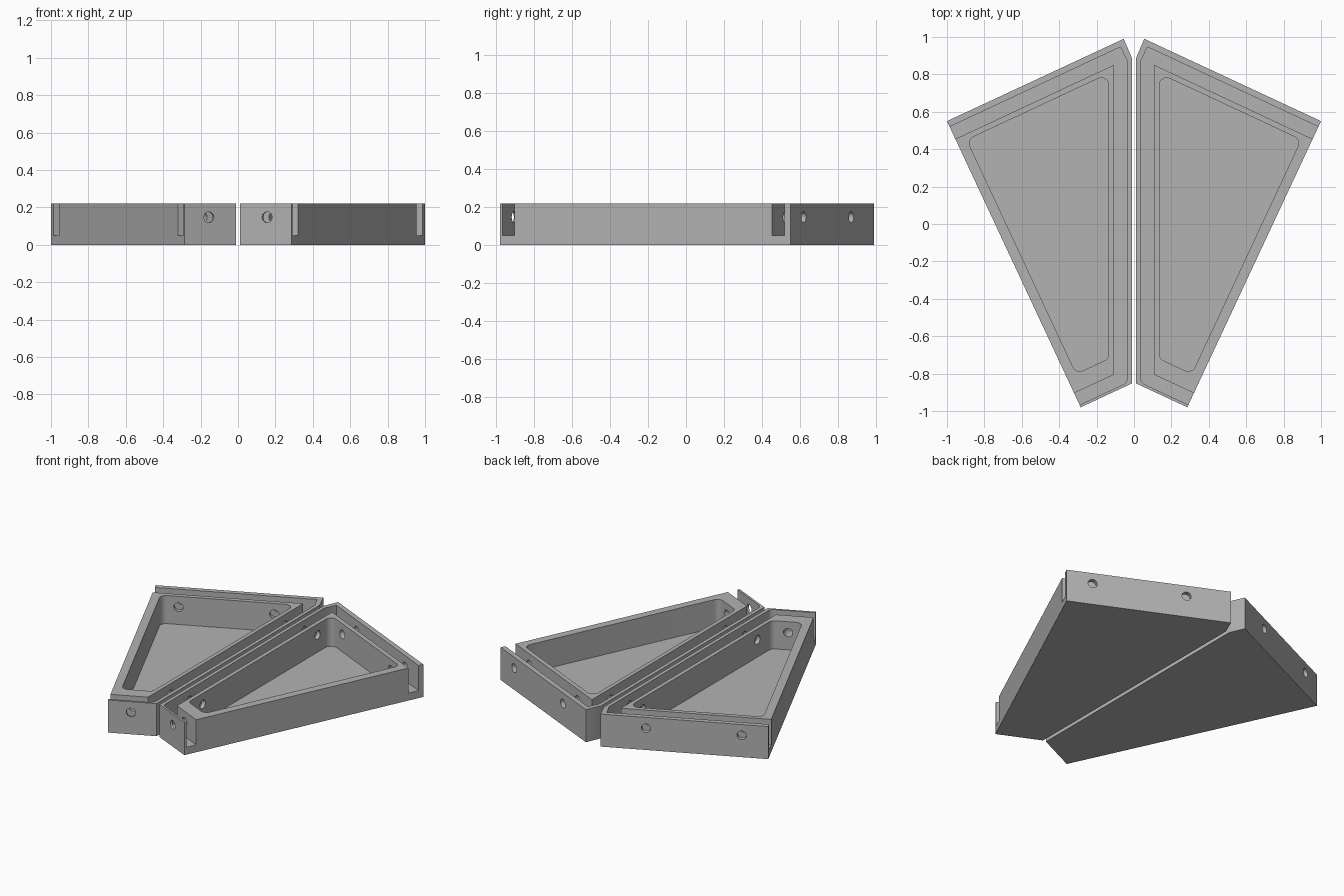
import bpy
import bmesh
import math
from mathutils import Vector, Matrix

cube = bpy.data.objects.get("Cube")
if cube:
    bpy.data.objects.remove(cube, do_unlink=True)

HEIGHT = 0.22
HOLE_Z = 0.147
HOLE_R = 0.029
ALONG = Vector((0.423, 0.906))     # direction of the long slanted side
ACROSS = Vector((0.906, -0.423))   # outward normal of the long slanted side

grey = bpy.data.materials.new("plain_grey")
grey.use_nodes = True
grey.diffuse_color = (0.45, 0.45, 0.45, 1)
grey.node_tree.nodes["Principled BSDF"].inputs["Base Color"].default_value = (0.45, 0.45, 0.45, 1)


def slanted(u, v):
    """Point in the frame of the long side."""
    return ALONG * u + ACROSS * v


def on_line(u, x):
    """Point at a given x on the line of constant u."""
    return Vector((x, (u - x * ALONG.x) / ALONG.y))


def rounded(points, radii, steps=8):
    """Replace corners by arcs of the given radii."""
    out = []
    for i, (p, r) in enumerate(zip(points, radii)):
        if r == 0:
            out.append(p)
            continue
        a = (points[i - 1] - p).normalized()
        b = (points[(i + 1) % len(points)] - p).normalized()
        half = a.angle(b) / 2
        centre = p + (a + b).normalized() * r / math.sin(half)
        start = p + a * r / math.tan(half) - centre
        end = p + b * r / math.tan(half) - centre
        for k in range(steps + 1):
            t = k / steps
            sweep = math.pi - 2 * half
            out.append(centre + (start * math.sin((1 - t) * sweep)
                                 + end * math.sin(t * sweep)) / math.sin(sweep))
    return out


def make_object(name, bm):
    bmesh.ops.recalc_face_normals(bm, faces=bm.faces)
    mesh = bpy.data.meshes.new(name)
    bm.to_mesh(mesh)
    bm.free()
    obj = bpy.data.objects.new(name, mesh)
    bpy.context.collection.objects.link(obj)
    mesh.materials.append(grey)
    return obj


def prism(name, outline, low, high):
    bm = bmesh.new()
    face = bm.faces.new([bm.verts.new((p.x, p.y, low)) for p in outline])
    grown = bmesh.ops.extrude_face_region(bm, geom=[face])
    top = [g for g in grown["geom"] if isinstance(g, bmesh.types.BMVert)]
    bmesh.ops.translate(bm, verts=top, vec=(0, 0, high - low))
    return make_object(name, bm)


def rod(name, start, end):
    a, b = start.to_3d(), end.to_3d()
    a.z = b.z = HOLE_Z
    turn = (b - a).to_track_quat("Z", "Y").to_matrix().to_4x4()
    bm = bmesh.new()
    bmesh.ops.create_cone(bm, cap_ends=True, segments=32, radius1=HOLE_R, radius2=HOLE_R,
                          depth=(b - a).length, matrix=Matrix.Translation((a + b) / 2) @ turn)
    return make_object(name, bm)


# Solid tray body
body = prism("left_tray", [
    Vector((0.012, -0.853)), Vector((0.285, -0.98)), Vector((1.0, 0.55)),
    Vector((0.055, 0.99)), Vector((0.012, 0.89))], 0, HEIGHT)

# Channel running round three sides and opening on the long side
channel = prism("channel_cutter", rounded([
    slanted(-0.753, 0.75), on_line(-0.753, 0.036), Vector((0.036, 0.87)),
    on_line(0.888, 0.072), slanted(0.888, 0.75), slanted(0.816, 0.75),
    on_line(0.816, 0.108), on_line(-0.684, 0.108), slanted(-0.684, 0.75)],
    [0, 0.04, 0, 0, 0, 0, 0, 0, 0]), 0.05, 0.3)

# Main cavity with rounded corners
cavity = prism("cavity_cutter", rounded([
    on_line(-0.595, 0.135), slanted(-0.595, 0.619),
    slanted(0.786, 0.619), on_line(0.786, 0.135)], [0.04] * 4), 0.03, 0.3)

# Round holes through the front, back and straight walls
holes = [rod("front_hole_cutter", slanted(-0.85, 0.53), slanted(-0.5, 0.53))]
for v in (-0.087, 0.508):
    holes.append(rod("back_hole_cutter", slanted(0.7, v), slanted(1.0, v)))
for y in (-0.57, 0.656):
    holes.append(rod("side_hole_cutter", Vector((-0.05, y)), Vector((0.2, y))))

cutters = [channel, cavity] + holes
for cutter in cutters:
    cutter.hide_render = True
    mod = body.modifiers.new(cutter.name, "BOOLEAN")
    mod.operation = "DIFFERENCE"
    mod.solver = "EXACT"
    mod.object = cutter

# Bake the cuts, then drop the cutters
graph = bpy.context.evaluated_depsgraph_get()
cut_mesh = bpy.data.meshes.new_from_object(body.evaluated_get(graph))
body.modifiers.clear()
body.data = cut_mesh
for cutter in cutters:
    bpy.data.objects.remove(cutter, do_unlink=True)

# Mirrored twin tray
twin_mesh = cut_mesh.copy()
twin_mesh.transform(Matrix.Scale(-1, 4, (1, 0, 0)))
twin_mesh.flip_normals()
twin = bpy.data.objects.new("right_tray", twin_mesh)
bpy.context.collection.objects.link(twin)

for obj in (body, twin):
    bpy.ops.object.select_all(action="DESELECT")
    obj.select_set(True)
    bpy.context.view_layer.objects.active = obj
    bpy.ops.object.shade_smooth_by_angle(angle=math.radians(30))
